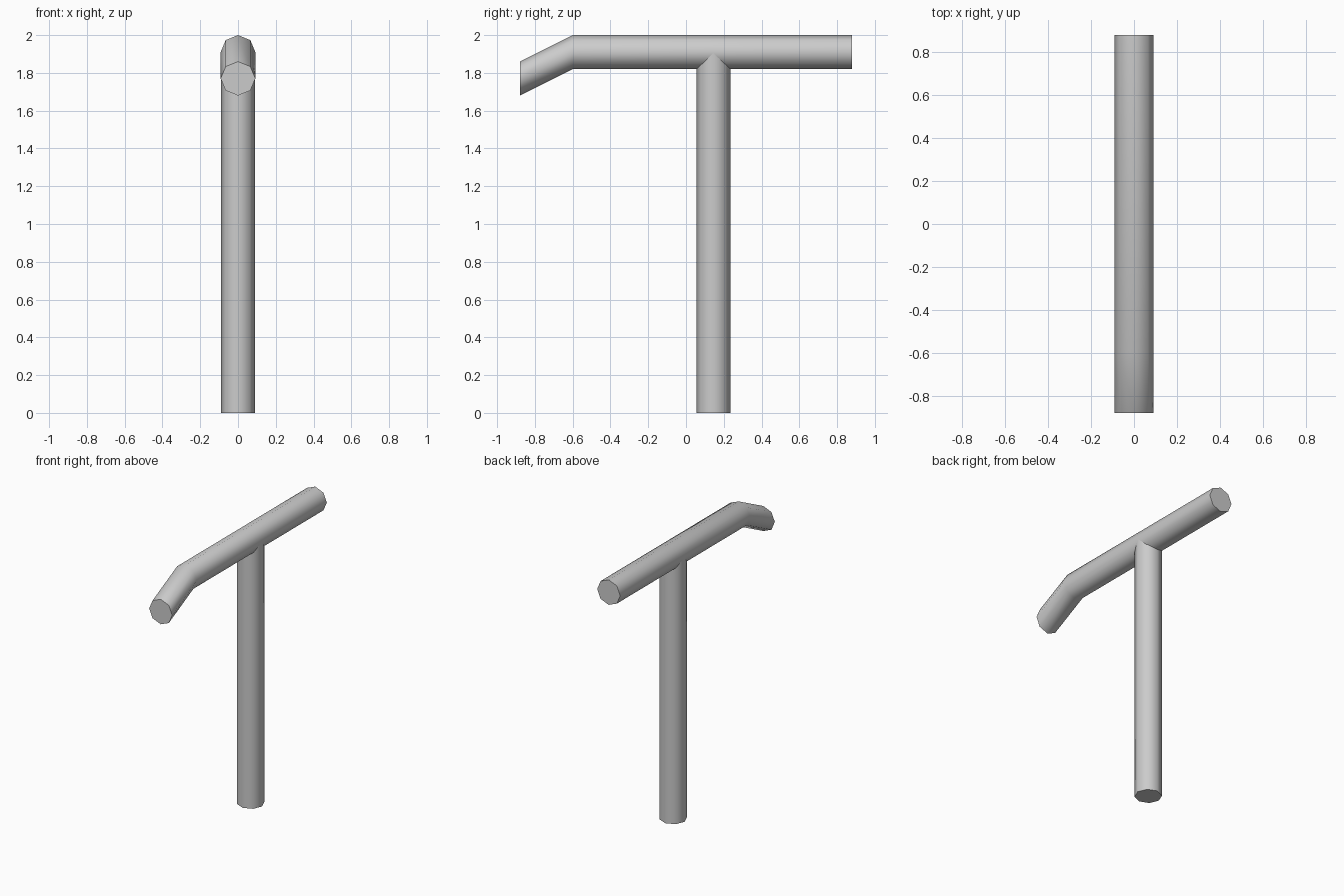
import bpy, bmesh
from math import cos, sin, pi, radians
from mathutils import Vector

cube = bpy.data.objects.get("Cube")
if cube:
    bpy.data.objects.remove(cube, do_unlink=True)

SIDES = 8
RADIUS = 0.09

# Single grey finish
grey = bpy.data.materials.new("plain grey")
grey.use_nodes = True
colour = (0.6, 0.6, 0.6, 1)
grey.diffuse_color = colour
grey.node_tree.nodes["Principled BSDF"].inputs["Base Color"].default_value = colour


def tube(name, centres, u, v):
    """Loft an eight-sided section, spanned by u and v, through the centres."""
    bm = bmesh.new()
    rings = []
    for c in centres:
        ring = []
        for i in range(SIDES):
            a = 2 * pi * i / SIDES
            ring.append(bm.verts.new(Vector(c) + Vector(u) * cos(a) + Vector(v) * sin(a)))
        rings.append(ring)
    for low, high in zip(rings, rings[1:]):
        for i in range(SIDES):
            j = (i + 1) % SIDES
            bm.faces.new((low[i], low[j], high[j], high[i]))
    bm.faces.new(rings[0])
    bm.faces.new(rings[-1])
    bmesh.ops.recalc_face_normals(bm, faces=bm.faces)
    mesh = bpy.data.meshes.new(name)
    bm.to_mesh(mesh)
    bm.free()
    mesh.materials.append(grey)
    obj = bpy.data.objects.new(name, mesh)
    bpy.context.collection.objects.link(obj)
    bpy.ops.object.select_all(action='DESELECT')
    obj.select_set(True)
    bpy.context.view_layer.objects.active = obj
    bpy.ops.object.shade_smooth_by_angle(angle=radians(60))
    return obj


# Upright post, ending inside the bar
tube("post", [(0, 0.145, 0), (0, 0.145, 1.91)],
     (RADIUS, 0, 0), (0, RADIUS, 0))

# Top bar with a drooping front end, cut plumb at each section
tube("top_bar", [(0, -0.88, 1.77), (0, -0.6, 1.91), (0, 0.88, 1.91)],
     (RADIUS + 0.002, 0, 0), (0, 0, RADIUS))
